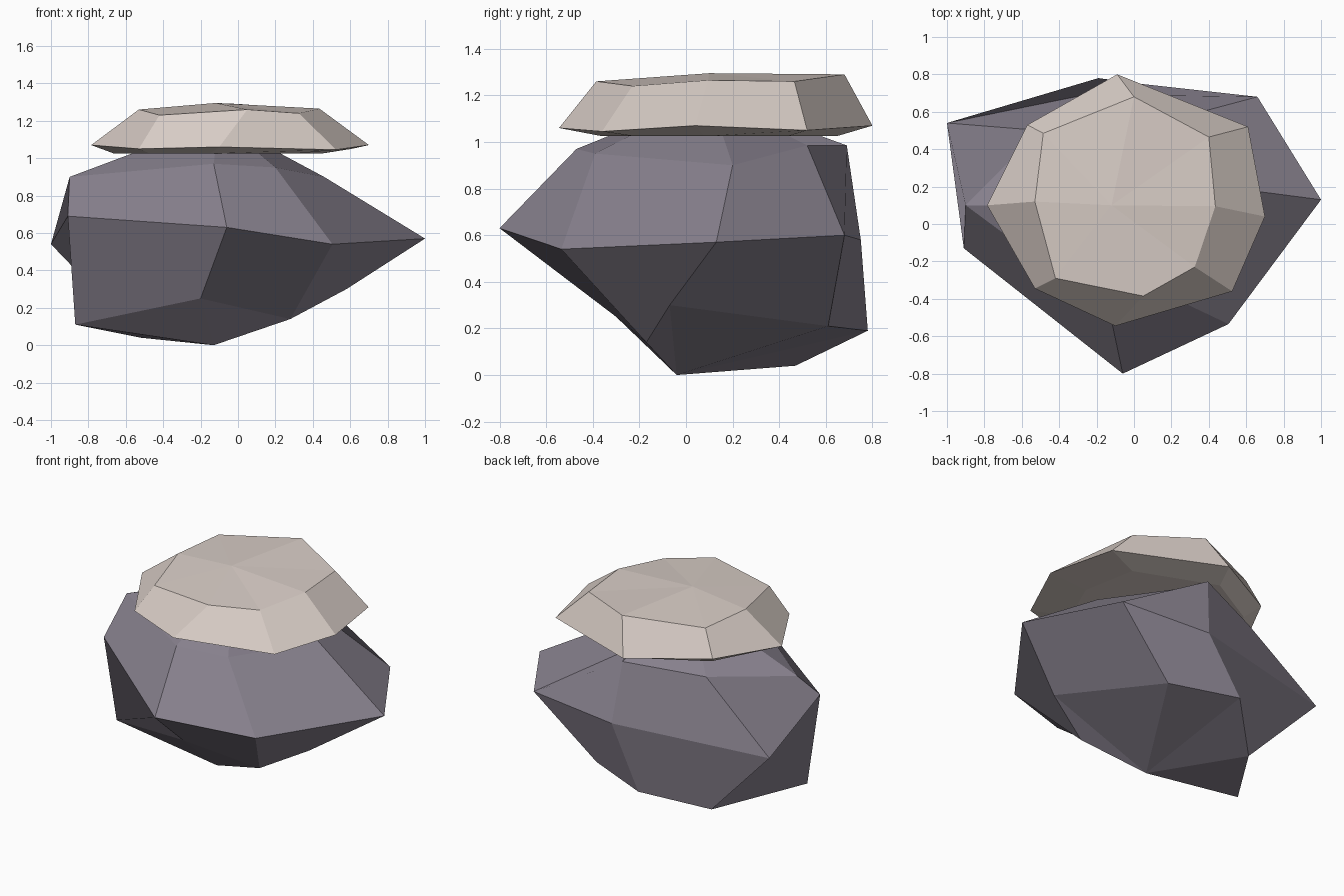
import bpy
import bmesh

default_cube = bpy.data.objects.get("Cube")
if default_cube:
    bpy.data.objects.remove(default_cube, do_unlink=True)


def make_material(name, colour):
    material = bpy.data.materials.new(name)
    material.use_nodes = True
    material.diffuse_color = (*colour, 1)
    shader = material.node_tree.nodes["Principled BSDF"]
    shader.inputs["Base Color"].default_value = (*colour, 1)
    shader.inputs["Roughness"].default_value = 0.9
    return material


def scaled_ring(ring, centre, factor, height):
    """Shrink a ring toward a centre and flatten it to one height."""
    return [(centre[0] + (x - centre[0]) * factor,
             centre[1] + (y - centre[1]) * factor, height) for x, y, z in ring]


def faceted_stone(name, bottom, rings, top, material):
    """Stack rings of corners between two poles and skin them with flat faces."""
    bm = bmesh.new()
    loops = [[bm.verts.new(point) for point in ring] for ring in rings]
    low, high = bm.verts.new(bottom), bm.verts.new(top)
    count = len(loops[0])
    for i in range(count):
        j = (i + 1) % count
        bm.faces.new((low, loops[0][j], loops[0][i]))
        for under, over in zip(loops, loops[1:]):
            bm.faces.new((under[i], under[j], over[j], over[i]))
        bm.faces.new((loops[-1][i], loops[-1][j], high))
    mesh = bpy.data.meshes.new(name)
    bm.to_mesh(mesh)
    bm.free()
    mesh.materials.append(material)
    stone = bpy.data.objects.new(name, mesh)
    bpy.context.collection.objects.link(stone)
    return stone


rock_grey = make_material("purple grey rock", (0.25, 0.225, 0.275))
cap_cream = make_material("pale cream cap", (0.70, 0.62, 0.575))

# Boulder: each ring runs anticlockwise from the front corner
lower = [(-.2, -.3, .25), (.28, -.17, .14), (.58, -.07, .3), (.24, .61, .21),
         (-.19, .78, .19), (-.52, .47, .04), (-.87, -.05, .11)]
middle = [(-.06, -.8, .63), (.505, -.535, .54), (1, .13, .57), (.66, .68, .6),
          (.03, .75, .58), (-1, .54, .54), (-.91, -.13, .69)]
upper = [(-.13, -.47, .97), (.2, -.39, .95), (.46, .2, .9), (.06, .52, .985),
         (-.01, .69, .985), (-.5, .5, .94), (-.9, .1, .9)]
faceted_stone("boulder", (-.13, -.04, 0), [lower, middle, upper],
              (-.1, .1, 1.2), rock_grey)

# Cap slab: wide rim, narrower top edge and a shrunken flat underside
rim = [(-.1, -.545, 1.06), (.525, -.36, 1.045), (.7, .04, 1.07), (.61, .52, 1.05),
       (-.09, .8, 1.07), (-.57, .53, 1.09), (-.785, .1, 1.07), (-.53, -.345, 1.05)]
crown = [(.05, -.385, 1.26), (.325, -.23, 1.24), (.435, .095, 1.265),
         (.4, .465, 1.26), (0, .68, 1.29), (-.485, .485, 1.26),
         (-.53, .12, 1.26), (-.42, -.29, 1.23)]
underside = scaled_ring(rim, (-.3, .19), .75, 1.025)
faceted_stone("cap_slab", (-.12, .1, 1.025), [underside, rim, crown],
              (-.12, .1, 1.295), cap_cream)
